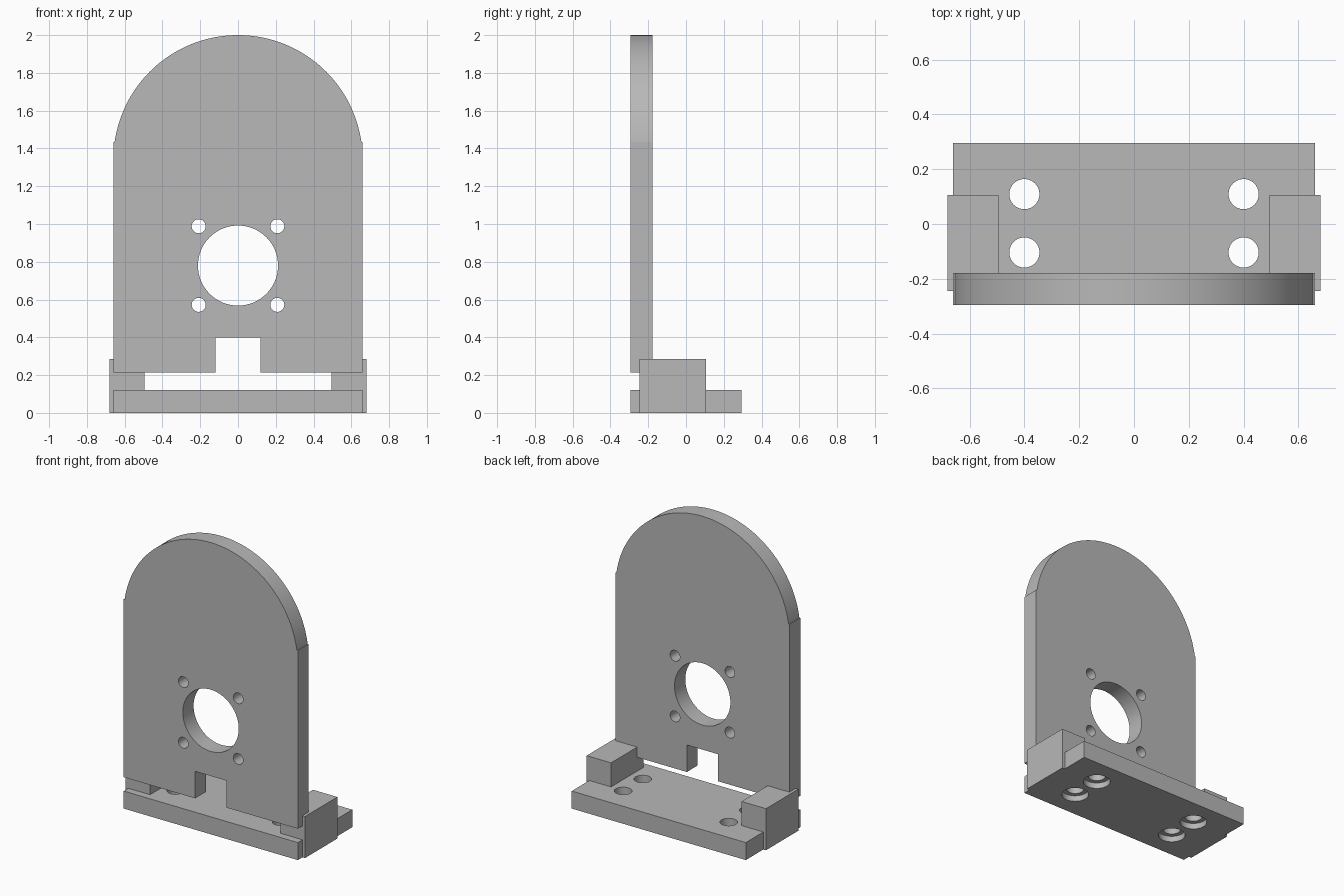
import bpy
import bmesh
from math import sin, cos, radians, acos
from mathutils import Matrix, Vector

cube = bpy.data.objects.get("Cube")
if cube:
    bpy.data.objects.remove(cube, do_unlink=True)

grey = bpy.data.materials.new("plain_grey")
grey.use_nodes = True
color = (0.48, 0.48, 0.48, 1)
grey.diffuse_color = color
grey.node_tree.nodes["Principled BSDF"].inputs["Base Color"].default_value = color


def to_object(name, bm):
    bmesh.ops.recalc_face_normals(bm, faces=bm.faces)
    mesh = bpy.data.meshes.new(name)
    bm.to_mesh(mesh)
    bm.free()
    mesh.materials.append(grey)
    obj = bpy.data.objects.new(name, mesh)
    bpy.context.collection.objects.link(obj)
    return obj


def extrude_profile(name, points, y0, y1):
    """Extrude an (x, z) outline from y0 to y1."""
    bm = bmesh.new()
    face = bm.faces.new([bm.verts.new((x, y0, z)) for x, z in points])
    new = bmesh.ops.extrude_face_region(bm, geom=[face])["geom"]
    verts = [v for v in new if isinstance(v, bmesh.types.BMVert)]
    bmesh.ops.translate(bm, verts=verts, vec=(0, y1 - y0, 0))
    return to_object(name, bm)


def drill(obj, holes, depth, axis):
    """Cut round holes, each given as (centre, radius), along an axis."""
    bm = bmesh.new()
    turn = Vector((0, 0, 1)).rotation_difference(Vector(axis)).to_matrix().to_4x4()
    for centre, radius in holes:
        bmesh.ops.create_cone(bm, cap_ends=True, segments=64, radius1=radius,
                              radius2=radius, depth=depth,
                              matrix=Matrix.Translation(centre) @ turn)
    cutter = to_object("hole_cutter", bm)
    cutter.hide_render = True
    mod = obj.modifiers.new("holes", "BOOLEAN")
    mod.operation = "DIFFERENCE"
    mod.solver = "EXACT"
    mod.object = cutter
    activate(obj)
    bpy.ops.object.modifier_apply(modifier=mod.name)
    bpy.data.objects.remove(cutter, do_unlink=True)


def activate(obj):
    bpy.ops.object.select_all(action="DESELECT")
    obj.select_set(True)
    bpy.context.view_layer.objects.active = obj


half = 0.66
front, back = -0.295, 0.295
base_top = 0.12

# Upright plate: arched top with a small shoulder, notch in the lower edge
arch_z, shoulder_z, plate_bottom = 1.34, 1.435, 0.215
notch_x, notch_z = 0.118, 0.4
start = radians(90) - acos((shoulder_z - arch_z) / half)
steps = 72
arch = []
for i in range(steps + 1):
    a = start + (radians(180) - 2 * start) * i / steps
    arch.append((half * cos(a), arch_z + half * sin(a)))
outline = [(-half, plate_bottom), (-notch_x, plate_bottom), (-notch_x, notch_z),
           (notch_x, notch_z), (notch_x, plate_bottom), (half, plate_bottom),
           (half, shoulder_z)] + arch + [(-half, shoulder_z)]
plate = extrude_profile("upright_plate", outline, front, -0.178)

# Central bore and four screw holes
bore_z, offset = 0.78, 0.208
holes = [((0, -0.24, bore_z), 0.212)]
holes += [((sx * offset, -0.24, bore_z + sz * offset), 0.037)
          for sx in (-1, 1) for sz in (-1, 1)]
drill(plate, holes, 0.4, (0, 1, 0))

# Base plate with four holes counterbored from underneath
base = extrude_profile("base_plate", [(-half, 0), (half, 0), (half, base_top),
                                      (-half, base_top)], front, back)
spots = [(sx * 0.4, y) for sx in (-1, 1) for y in (-0.104, 0.109)]
drill(base, [((x, y, 0.06), 0.055) for x, y in spots], 0.4, (0, 0, 1))
drill(base, [((x, y, 0), 0.085) for x, y in spots], 0.08, (0, 0, 1))

# Side blocks that wrap over the base ends and hold the plate
for side, name in ((1, "left_block"), (-1, "right_block")):
    section = [(0.495, base_top), (half, base_top), (half, 0), (0.68, 0),
               (0.68, 0.285), (0.495, 0.285)]
    extrude_profile(name, [(side * x, z) for x, z in section], -0.245, 0.105)

# Smooth the curved walls, keep the edges crisp
for obj in (plate, base):
    activate(obj)
    bpy.ops.object.shade_smooth_by_angle(angle=radians(30))
